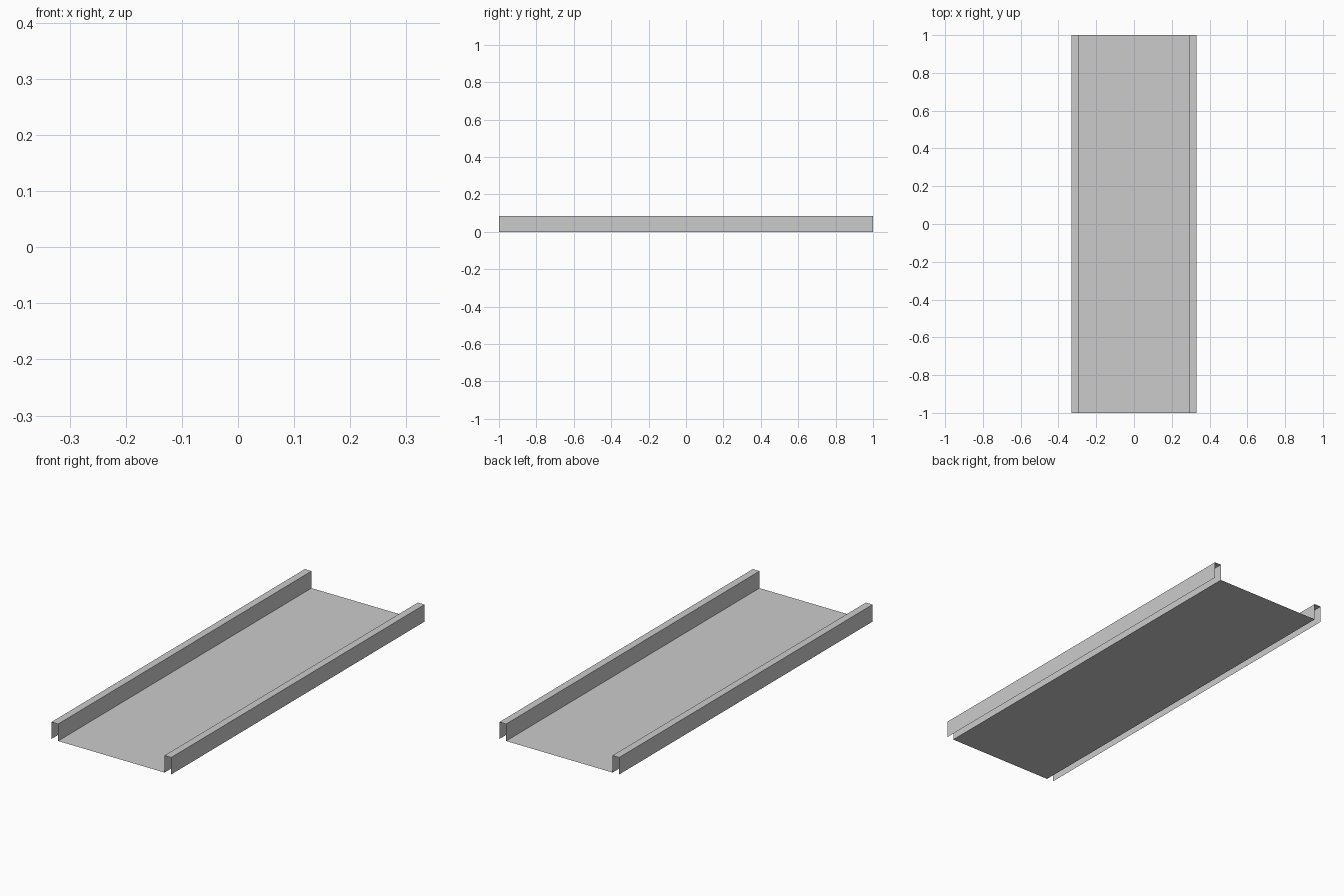
import bpy
import bmesh

if "Cube" in bpy.data.objects:
    bpy.data.objects.remove(bpy.data.objects["Cube"])

LENGTH = 2.0
FLOOR_HALF = 0.294   # inner wall position
OUTER_HALF = 0.331   # outer lip position
HEIGHT = 0.085

# Half cross-section of the sheet: floor, inner wall, top flange, turned-down lip
right = [(FLOOR_HALF, 0), (FLOOR_HALF, HEIGHT), (OUTER_HALF, HEIGHT), (OUTER_HALF, 0)]
profile = [(-x, z) for x, z in reversed(right)] + right

# Folded sheet panel, drawn as an open profile and extruded along y
bm = bmesh.new()
verts = [bm.verts.new((x, -LENGTH / 2, z)) for x, z in profile]
edges = [bm.edges.new(pair) for pair in zip(verts, verts[1:])]
new = bmesh.ops.extrude_edge_only(bm, edges=edges)["geom"]
bmesh.ops.translate(bm, vec=(0, LENGTH, 0),
                    verts=[g for g in new if isinstance(g, bmesh.types.BMVert)])

# Make the floor face upwards, with the folds following it
bmesh.ops.recalc_face_normals(bm, faces=bm.faces)
bm.normal_update()
floor = min(bm.faces, key=lambda f: f.calc_center_median().length)
if floor.normal.z < 0:
    bmesh.ops.reverse_faces(bm, faces=bm.faces)

mesh = bpy.data.meshes.new("folded_tray_panel")
bm.to_mesh(mesh)
bm.free()
panel = bpy.data.objects.new("folded_tray_panel", mesh)
bpy.context.collection.objects.link(panel)
